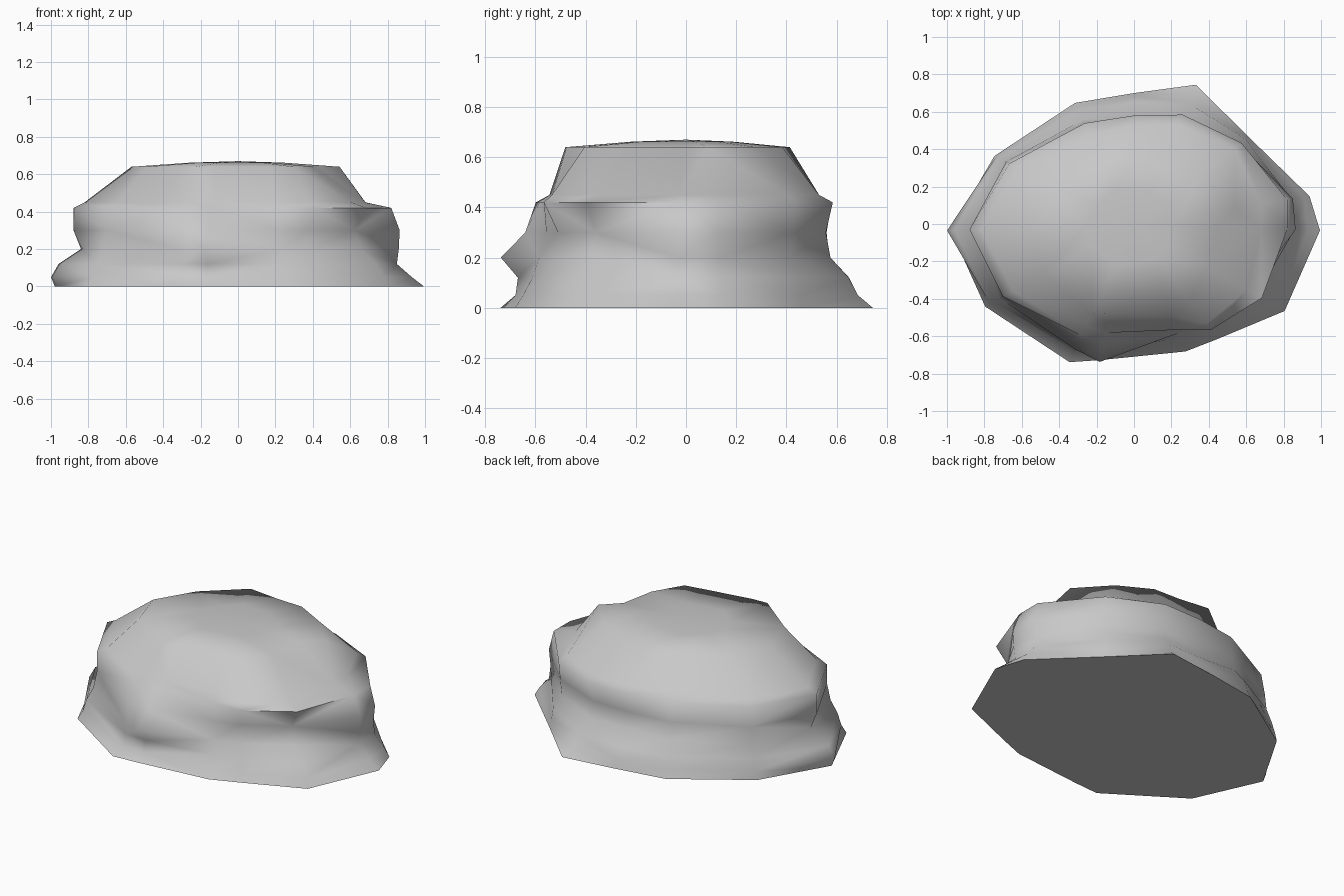
import bpy, bmesh, math

if "Cube" in bpy.data.objects:
    bpy.data.objects.remove(bpy.data.objects["Cube"])

# Shared compass directions (degrees) and per-layer radii of the boulder
ANGLES = [-2, 9, 37, 66, 90, 116, 154, 182, 209, 245, 256, 292, 306, 330]
LAYERS = {
    0.00: [.995, .95, .77, .815, .70, .72, .83, .98, .91, .815, .75, .735, .76, .93],
    0.05: [.93, .92, .76, .75, .685, .70, .82, 1.0, .88, .75, .70, .70, .73, .90],
    0.12: [.85, .86, .75, .71, .65, .68, .80, .96, .86, .73, .69, .66, .70, .85],
    0.20: [.86, .85, .70, .63, .57, .62, .77, .84, .82, .74, .76, .63, .66, .76],
    0.30: [.865, .86, .71, .61, .56, .60, .76, .88, .80, .70, .66, .60, .63, .72],
    0.42: [.82, .83, .72, .64, .58, .60, .74, .88, .80, .66, .60, .61, .70, .79],
    0.45: [.68, .69, .67, .58, .53, .53, .70, .82, .74, .60, .55, .53, .66, .70],
    0.64: [.44, .55, .46, .42, .39, .46, .48, .57, .56, .53, .49, .46, .50, .46],
}

stone = bpy.data.materials.new("grey_stone")
stone.diffuse_color = (0.58, 0.58, 0.58, 1)
stone.use_nodes = True
stone.node_tree.nodes["Principled BSDF"].inputs["Base Color"].default_value = stone.diffuse_color

# Boulder: loft through the layers
bm = bmesh.new()


def ring(z, radii):
    return [bm.verts.new((r * math.cos(math.radians(a)), r * math.sin(math.radians(a)), z))
            for a, r in zip(ANGLES, radii)]


rings = [ring(z, radii) for z, radii in LAYERS.items()]
rings.append(ring(0.662, [r * 0.45 for r in LAYERS[0.64]]))
n = len(ANGLES)
for low, high in zip(rings, rings[1:]):
    for i in range(n):
        j = (i + 1) % n
        bm.faces.new((low[i], low[j], high[j], high[i]))

# Gently domed top and flat underside
peak = bm.verts.new((0, 0, 0.67))
for i in range(n):
    bm.faces.new((rings[-1][i], rings[-1][(i + 1) % n], peak))
bm.faces.new(list(reversed(rings[0])))
bmesh.ops.triangulate(bm, faces=[f for f in bm.faces if len(f.verts) == 4])
bmesh.ops.recalc_face_normals(bm, faces=bm.faces)

mesh = bpy.data.meshes.new("boulder")
bm.to_mesh(mesh)
bm.free()
mesh.materials.append(stone)
boulder = bpy.data.objects.new("boulder", mesh)
bpy.context.collection.objects.link(boulder)
bpy.context.view_layer.objects.active = boulder
boulder.select_set(True)
bpy.ops.object.shade_smooth_by_angle(angle=math.radians(80))
